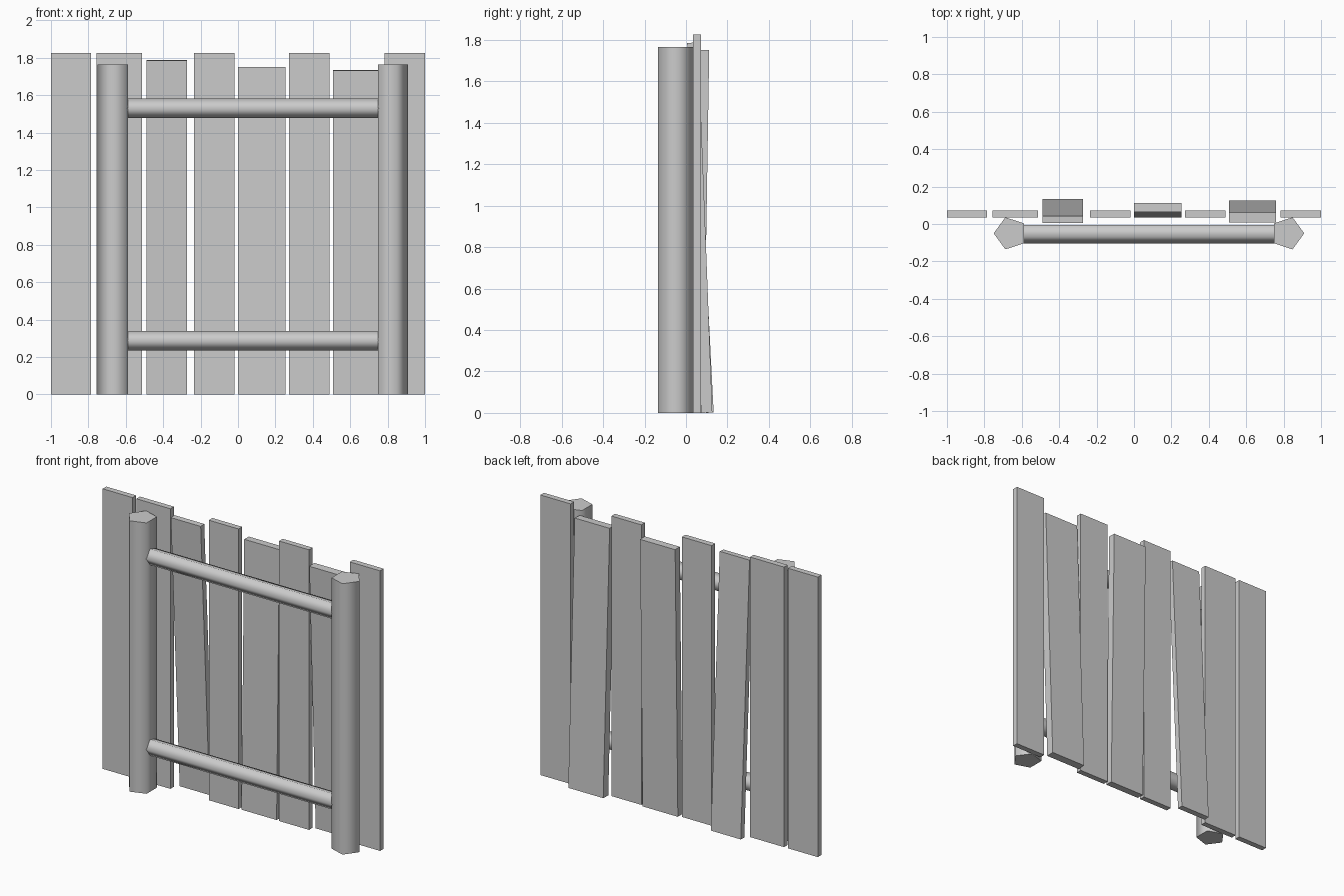
import bpy
from math import atan2, sin, cos, radians, pi

if "Cube" in bpy.data.objects:
    bpy.data.objects.remove(bpy.data.objects["Cube"])

SIDES = 5  # posts and rails are low-sided poles


def plank(i, x0, x1, height, y_bottom, y_top, thick):
    """Board standing on z=0; y_bottom / y_top are centre depths at each end."""
    lean = atan2(y_top - y_bottom, height)
    length = (height - thick * abs(sin(lean))) / cos(lean)
    bpy.ops.mesh.primitive_cube_add(
        size=1, location=((x0 + x1) / 2, (y_bottom + y_top) / 2, height / 2),
        rotation=(-lean, 0, 0))
    ob = bpy.context.object
    ob.name = f"plank_{i}"
    ob.scale = (x1 - x0, thick, length)


def pole(name, radius, length, location, rotation):
    bpy.ops.mesh.primitive_cylinder_add(
        vertices=SIDES, radius=radius, depth=length,
        location=location, rotation=rotation)
    ob = bpy.context.object
    ob.name = name
    bpy.ops.object.shade_smooth_by_angle(angle=radians(80))


# Boards: x range, height, depth at bottom, depth at top, thickness
boards = [
    (-1.0, -0.785, 1.825, 0.053, 0.053, 0.037),
    (-0.757, -0.512, 1.825, 0.053, 0.053, 0.037),
    (-0.488, -0.273, 1.787, 0.115, 0.024, 0.037),
    (-0.235, -0.02, 1.825, 0.053, 0.053, 0.037),
    (0.0, 0.253, 1.752, 0.060, 0.088, 0.048),
    (0.272, 0.488, 1.825, 0.053, 0.053, 0.037),
    (0.508, 0.76, 1.735, 0.101, 0.035, 0.052),
    (0.782, 1.0, 1.825, 0.053, 0.053, 0.037),
]
for i, b in enumerate(boards, 1):
    plank(i, *b)

# Upright posts, a flat side facing inward (first vertex lies on +y)
for name, x, turn in (("left_post", -0.66, pi / 2), ("right_post", 0.82, -pi / 2)):
    pole(name, 0.09, 1.765, (x, -0.05, 1.765 / 2), (0, 0, turn))

# Cross rails running between the posts, one ridge facing forward
for name, z in (("lower_rail", 0.288), ("upper_rail", 1.53)):
    pole(name, 0.055, 1.40, (0.08, -0.05, z), (0, pi / 2, pi))
